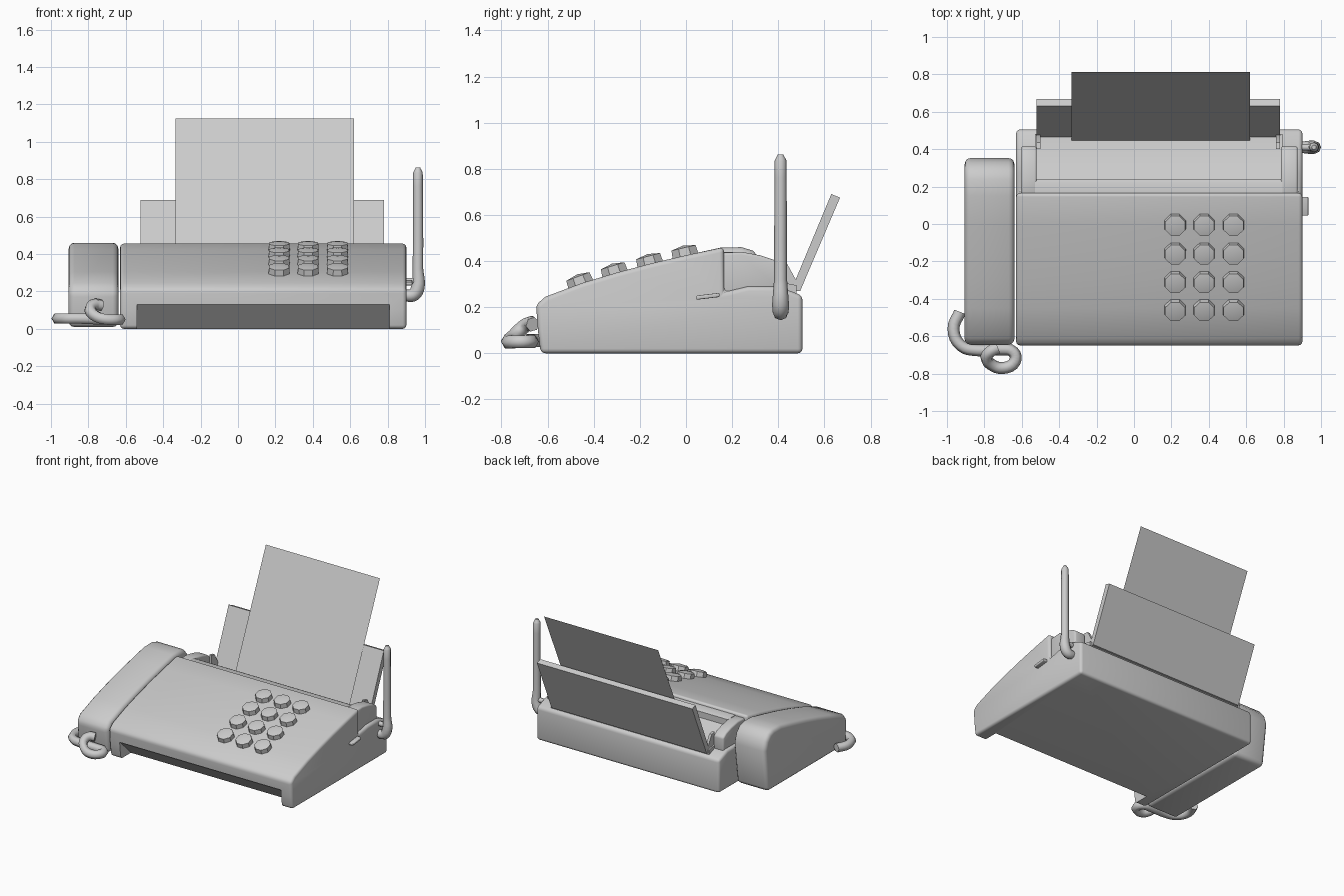
import bpy, bmesh, math
from mathutils import Matrix, Vector

if "Cube" in bpy.data.objects:
    bpy.data.objects.remove(bpy.data.objects["Cube"])

grey = bpy.data.materials.new("plain_grey")
grey.diffuse_color = (0.6, 0.6, 0.6, 1)
grey.use_nodes = True
grey.node_tree.nodes["Principled BSDF"].inputs["Base Color"].default_value = grey.diffuse_color


def finish(name, bm, angle=35):
    """Turn a bmesh into a grey object, smooth below the given angle."""
    bmesh.ops.recalc_face_normals(bm, faces=bm.faces)
    me = bpy.data.meshes.new(name)
    bm.to_mesh(me)
    bm.free()
    for p in me.polygons:
        p.use_smooth = angle > 0
    if angle > 0:
        me.set_sharp_from_angle(angle=math.radians(angle))
    me.materials.append(grey)
    ob = bpy.data.objects.new(name, me)
    bpy.context.collection.objects.link(ob)
    return ob


def prism(name, profile, x0, x1, bevel=0.0, angle=35):
    """Extrude a side (y, z) profile across x, rounding its sharp edges."""
    bm = bmesh.new()
    f = bm.faces.new([bm.verts.new((x0, y, z)) for y, z in profile])
    ext = bmesh.ops.extrude_face_region(bm, geom=[f])
    bmesh.ops.translate(bm, vec=(x1 - x0, 0, 0),
                        verts=[v for v in ext["geom"] if isinstance(v, bmesh.types.BMVert)])
    bmesh.ops.recalc_face_normals(bm, faces=bm.faces)
    if bevel:
        sharp = [e for e in bm.edges if e.calc_face_angle(0) > math.radians(40)]
        bmesh.ops.bevel(bm, geom=sharp, offset=bevel, segments=3, profile=0.5,
                        affect='EDGES', clamp_overlap=True)
    return finish(name, bm, angle)


def tube(name, points, radius, sides_res=2, radii=None):
    """Round tube with closed ends along a smooth path."""
    cu = bpy.data.curves.new(name, 'CURVE')
    cu.dimensions = '3D'
    cu.bevel_depth = radius
    cu.bevel_resolution = sides_res
    cu.use_fill_caps = True
    sp = cu.splines.new('BEZIER')
    sp.resolution_u = 4
    sp.bezier_points.add(len(points) - 1)
    for i, (bp, p) in enumerate(zip(sp.bezier_points, points)):
        bp.co = p
        bp.handle_left_type = bp.handle_right_type = 'AUTO'
        bp.radius = radii[i] if radii else 1
    cu.materials.append(grey)
    ob = bpy.data.objects.new(name, cu)
    bpy.context.collection.objects.link(ob)
    return ob


# Main body: sloping control panel with a lower shelf behind it
slope = [(-0.65, 0.21), (-0.61, 0.245), (-0.45, 0.305), (-0.3, 0.35),
         (-0.15, 0.39), (0.0, 0.425), (0.165, 0.46)]
body = prism("body", [(0.505, 0), (-0.63, 0), (-0.642, 0.1)] + slope
             + [(0.165, 0.265), (0.27, 0.29), (0.4, 0.29), (0.505, 0.25)],
             -0.63, 0.9, 0.02)

# Paper outlet: undercut wedge along the lower front edge
cutter = prism("outlet_cutter", [(-0.75, -0.05), (-0.75, 0.13), (-0.64, 0.13), (-0.46, -0.05)],
               -0.54, 0.81, 0, 0)
cutter.hide_render = True
cutter.hide_viewport = True
cut = body.modifiers.new("outlet", 'BOOLEAN')
cut.operation = 'DIFFERENCE'
cut.solver = 'EXACT'
cut.object = cutter

# Paper feeder: two cheeks and a lower sloping floor between them
cheek = [(0.15, 0.25), (0.15, 0.435), (0.24, 0.44), (0.32, 0.425),
         (0.38, 0.405), (0.415, 0.38), (0.415, 0.27)]
prism("feeder_cheek_left", cheek, -0.605, -0.52, 0.012)
prism("feeder_cheek_right", cheek, 0.785, 0.875, 0.012)
prism("feeder_rim", [(0.15, 0.25), (0.15, 0.44), (0.22, 0.44), (0.24, 0.43), (0.24, 0.25)],
      -0.53, 0.795)
prism("feeder_floor", [(0.23, 0.25), (0.23, 0.39), (0.3, 0.35), (0.4, 0.31),
                       (0.48, 0.295), (0.48, 0.25)], -0.53, 0.795)

# Paper tray with small side lugs, and the sheet resting on it
prism("paper_tray", [(0.455, 0.27), (0.63, 0.69), (0.668, 0.675), (0.495, 0.27)], -0.52, 0.78)
for side, x in (("left", -0.52), ("right", 0.76)):
    prism("tray_lug_" + side, [(0.4, 0.28), (0.4, 0.4), (0.435, 0.394), (0.478, 0.316),
                               (0.478, 0.28)], x, x + 0.02)
bm = bmesh.new()
bm.faces.new([bm.verts.new(p) for p in ((-0.335, 0.447, 0.3), (0.62, 0.447, 0.3),
                                        (0.62, 0.812, 1.125), (-0.335, 0.812, 1.125))])
finish("paper_sheet", bm, 0)

# Handset along the left side
prism("handset", [(0.31, 0.01), (-0.63, 0.01), (-0.648, 0.2), (-0.61, 0.245),
                  (-0.45, 0.305), (-0.3, 0.35), (-0.15, 0.39), (0.0, 0.425),
                  (0.15, 0.458), (0.24, 0.46), (0.29, 0.445), (0.33, 0.4), (0.352, 0.33)],
      -0.905, -0.64, 0.03)


def panel(y):
    """Height and tilt of the control panel at y."""
    for (y0, z0), (y1, z1) in zip(slope, slope[1:]):
        if y0 <= y <= y1:
            return z0 + (z1 - z0) * (y - y0) / (y1 - y0), math.atan2(z1 - z0, y1 - y0)


# Keypad: eight-sided keys with shallow pointed tops
for row, y in enumerate((0.0, -0.153, -0.306, -0.455)):
    z, tilt = panel(y - 0.01)
    for col, x in enumerate((0.22, 0.375, 0.532)):
        bm = bmesh.new()
        bmesh.ops.create_cone(bm, segments=8, radius1=0.063, radius2=0.058, depth=0.05,
                              cap_ends=True)
        top = [f for f in bm.faces if f.normal.z > 0.9]
        poke = bmesh.ops.poke(bm, faces=top)
        poke["verts"][0].co.z += 0.01
        bm.transform(Matrix.Translation((x, y - 0.005, z + 0.01))
                     @ Matrix.Rotation(tilt, 4, 'X') @ Matrix.Rotation(math.pi / 8, 4, 'Z'))
        finish(f"key_{row}_{col}", bm, 40)

# Antenna on the right with its swivel foot and pin
tube("antenna", [(0.89, 0.41, 0.18), (0.935, 0.41, 0.18), (0.96, 0.41, 0.215),
                 (0.962, 0.41, 0.32), (0.962, 0.41, 0.835), (0.962, 0.41, 0.862)],
     0.027, 2, [1.1, 1.3, 1.35, 1.05, 0.95, 0.45])
tube("antenna_pin", [(0.89, 0.41, 0.255), (0.95, 0.41, 0.255)], 0.018)

# Side switch
prism("side_switch", [(0.045, 0.232), (0.045, 0.25), (0.145, 0.262), (0.145, 0.244)],
      0.88, 0.932, 0.005)

# Coiled cord in front of the handset, with its plug
tube("cord", [(-0.93, -0.47, 0.055), (-0.965, -0.56, 0.055), (-0.925, -0.65, 0.055),
              (-0.84, -0.675, 0.055), (-0.72, -0.67, 0.05), (-0.645, -0.685, 0.05),
              (-0.637, -0.735, 0.05), (-0.7, -0.77, 0.05), (-0.765, -0.75, 0.07),
              (-0.79, -0.715, 0.105), (-0.765, -0.68, 0.13), (-0.73, -0.665, 0.125)], 0.032, 1)
tube("cord_plug", [(-0.75, -0.68, 0.13), (-0.75, -0.63, 0.135)], 0.01, 1)
